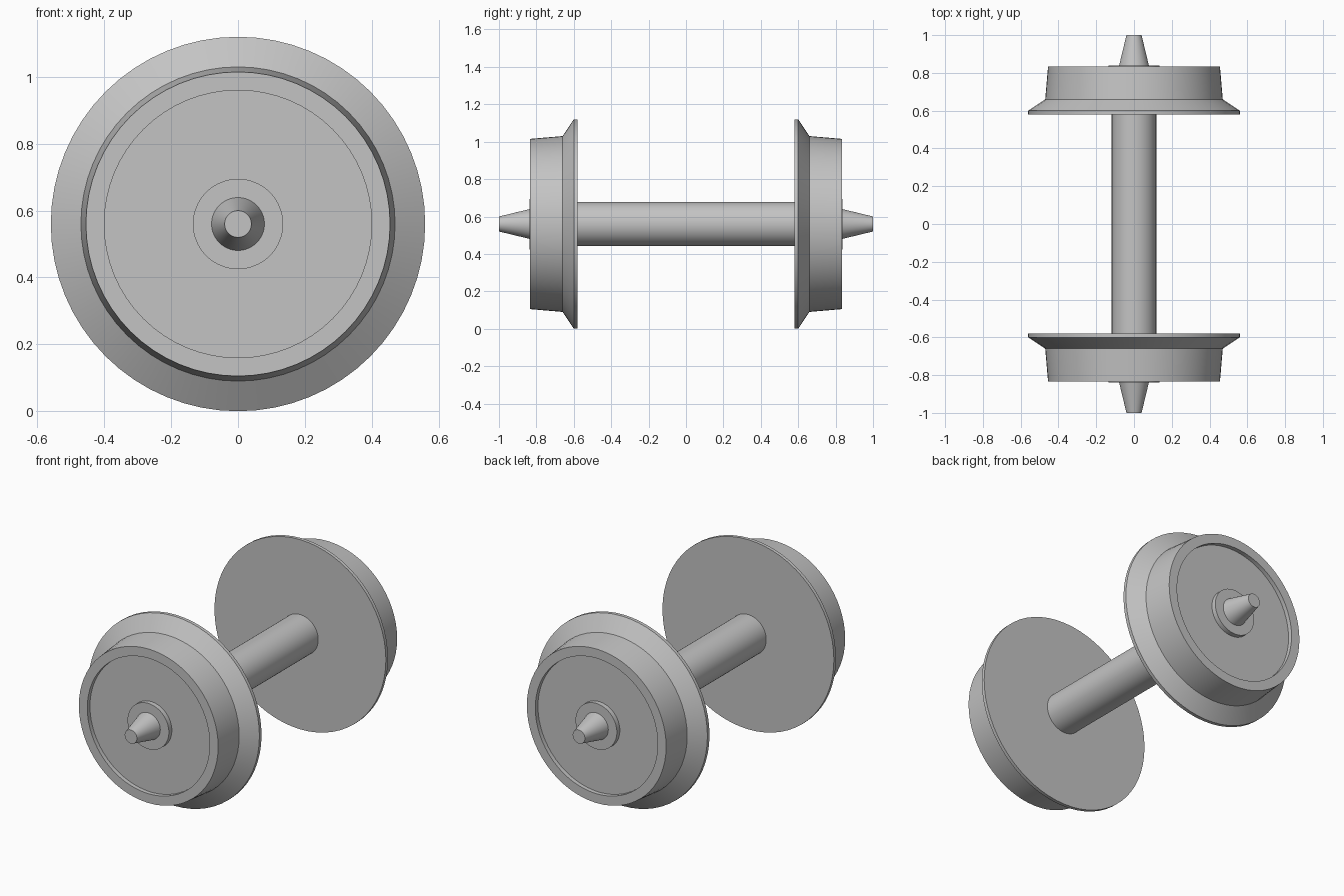
import bpy
import bmesh
from math import pi, radians
from mathutils import Matrix, Vector

SEGMENTS = 64
CENTRE_Z = 0.56

cube = bpy.data.objects.get("Cube")
if cube:
    bpy.data.objects.remove(cube, do_unlink=True)

steel = bpy.data.materials.new("grey_steel")
steel.use_nodes = True
colour = (0.55, 0.55, 0.55, 1)
steel.diffuse_color = colour
steel.node_tree.nodes["Principled BSDF"].inputs["Base Color"].default_value = colour


def lathe(name, profile, side=1):
    """Turn (radius, y) points around the axle line; side=-1 mirrors to the front."""
    bm = bmesh.new()
    verts = [bm.verts.new((r, side * y, 0)) for r, y in profile]
    edges = [bm.edges.new(pair) for pair in zip(verts, verts[1:])]
    bmesh.ops.spin(bm, geom=verts + edges, cent=(0, 0, 0), axis=(0, 1, 0),
                   angle=2 * pi, steps=SEGMENTS, use_duplicate=False)
    bmesh.ops.remove_doubles(bm, verts=bm.verts, dist=0.0001)
    bmesh.ops.recalc_face_normals(bm, faces=bm.faces)
    bmesh.ops.transform(bm, matrix=Matrix.Translation(Vector((0, 0, CENTRE_Z))), verts=bm.verts)
    mesh = bpy.data.meshes.new(name)
    bm.to_mesh(mesh)
    bm.free()
    mesh.materials.append(steel)
    obj = bpy.data.objects.new(name, mesh)
    bpy.context.collection.objects.link(obj)
    bpy.ops.object.select_all(action="DESELECT")
    obj.select_set(True)
    bpy.context.view_layer.objects.active = obj
    bpy.ops.object.shade_smooth_by_angle(angle=radians(25))


# Flanged wheel: flat back, flange, sloped fillet, tapered tread, rim, recessed web
wheel = [(0, 0.58), (0.56, 0.58), (0.56, 0.60), (0.47, 0.66),
         (0.455, 0.835), (0.40, 0.835), (0.40, 0.81), (0, 0.81)]
# Raised hub disc and tapered bearing pin
hub = [(0, 0.80), (0.135, 0.80), (0.135, 0.838), (0, 0.838)]
pin = [(0, 0.83), (0.081, 0.83), (0.04, 1.0), (0, 1.0)]

for label, side in (("front", -1), ("back", 1)):
    lathe(label + "_wheel", wheel, side)
    lathe(label + "_hub", hub, side)
    lathe(label + "_bearing_pin", pin, side)

# Plain axle between the wheels
lathe("axle", [(0, -0.59), (0.118, -0.59), (0.118, 0.59), (0, 0.59)])
